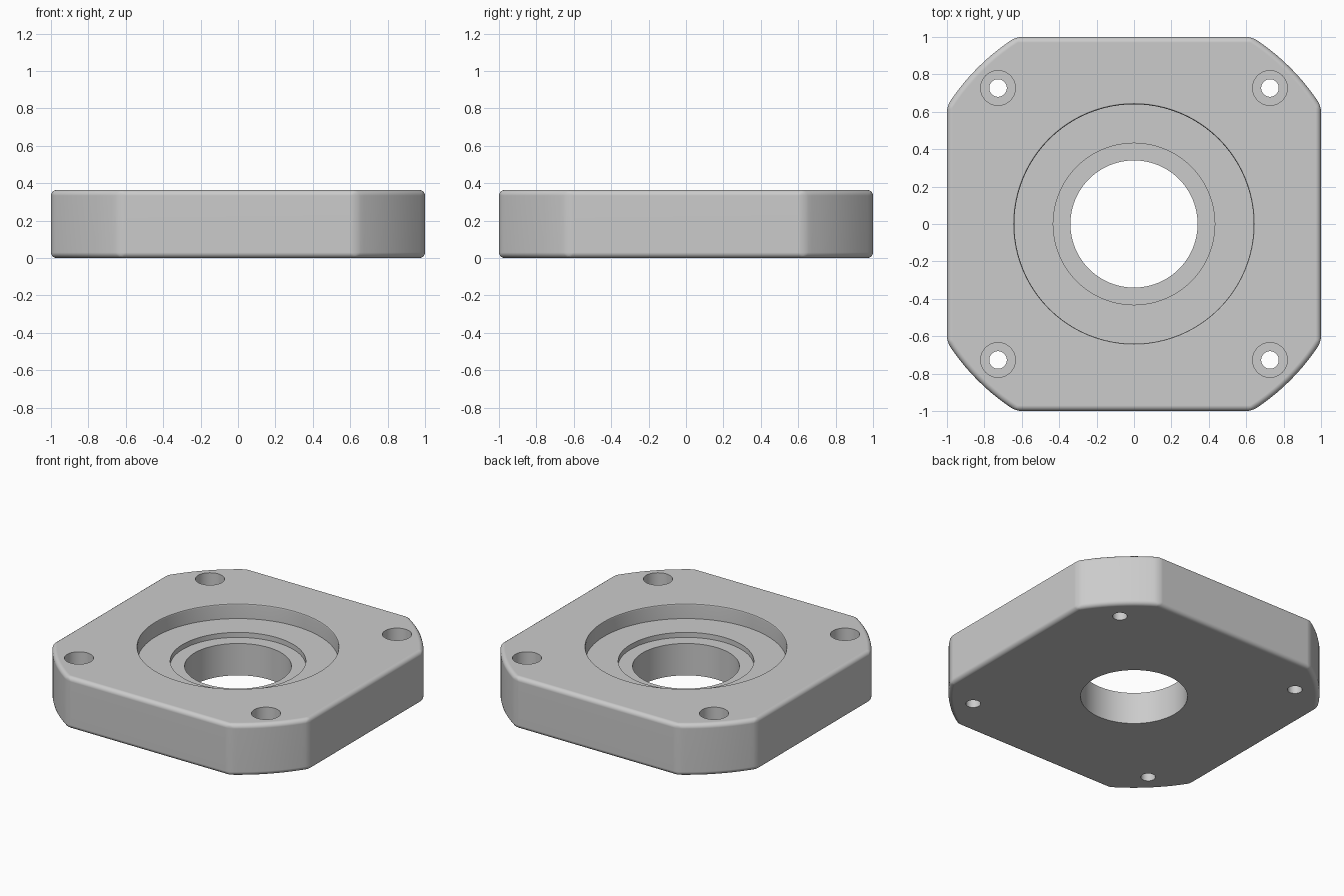
import bpy, bmesh, math

H = 0.364          # plate thickness
FLAT = 0.63        # half length of the straight sides

cube = bpy.data.objects.get("Cube")
if cube:
    bpy.data.objects.remove(cube, do_unlink=True)

mat = bpy.data.materials.new("plain_grey")
mat.use_nodes = True
colour = (0.6, 0.6, 0.6, 1)
mat.diffuse_color = colour
bsdf = mat.node_tree.nodes["Principled BSDF"]
bsdf.inputs["Base Color"].default_value = colour
bsdf.inputs["Roughness"].default_value = 0.6


def make_object(name, bm):
    mesh = bpy.data.meshes.new(name)
    bmesh.ops.recalc_face_normals(bm, faces=bm.faces[:])
    bm.to_mesh(mesh)
    bm.free()
    mesh.materials.append(mat)
    obj = bpy.data.objects.new(name, mesh)
    bpy.context.collection.objects.link(obj)
    return obj


def lathe(bm, profile, cx, cy, sides):
    """Closed solid of revolution from (radius, height) steps."""
    rings = []
    for r, z in profile:
        rings.append([bm.verts.new((cx + r * math.cos(math.tau * i / sides),
                                    cy + r * math.sin(math.tau * i / sides), z))
                      for i in range(sides)])
    for low, high in zip(rings, rings[1:]):
        for i in range(sides):
            j = (i + 1) % sides
            bm.faces.new((low[i], low[j], high[j], high[i]))
    bm.faces.new(rings[0][::-1])
    bm.faces.new(rings[-1])


# Plate outline: square whose corners lie on one large circle
radius = math.hypot(1, FLAT)
start = math.atan2(FLAT, 1)
sweep = math.pi / 2 - 2 * start
STEPS = 10
bm = bmesh.new()
outline = []
for quarter in range(4):
    for i in range(STEPS + 1):
        a = quarter * math.pi / 2 + start + sweep * i / STEPS
        outline.append(bm.verts.new((radius * math.cos(a), radius * math.sin(a), 0)))
base = bm.faces.new(outline)
top = bmesh.ops.extrude_face_region(bm, geom=[base])
bmesh.ops.translate(bm, vec=(0, 0, H),
                    verts=[v for v in top["geom"] if isinstance(v, bmesh.types.BMVert)])
bmesh.ops.recalc_face_normals(bm, faces=bm.faces[:])

# Rounded outer edges
edges = [e for e in bm.edges if e.calc_face_angle(0) > math.radians(20)]
bmesh.ops.bevel(bm, geom=edges, offset=0.03, offset_type='OFFSET',
                segments=4, profile=0.5, affect='EDGES', clamp_overlap=True)
plate = make_object("flange_plate", bm)

# Cutter: stepped centre bore and four counterbored screw holes
bm = bmesh.new()
lathe(bm, [(0.34, -0.1), (0.34, H - 0.14), (0.432, H - 0.14), (0.432, H - 0.105),
           (0.64, H - 0.105), (0.64, H - 0.012), (0.643, H - 0.004),
           (0.654, H + 0.003), (0.654, H + 0.1)], 0, 0, 96)
for sx in (-1, 1):
    for sy in (-1, 1):
        lathe(bm, [(0.047, -0.1), (0.047, H - 0.13), (0.093, H - 0.13),
                   (0.093, H + 0.1)], sx * 0.727, sy * 0.727, 40)
cutter = make_object("bore_cutter", bm)
cutter.hide_render = True

cut = plate.modifiers.new("bores", 'BOOLEAN')
cut.operation = 'DIFFERENCE'
cut.solver = 'EXACT'
cut.object = cutter

bpy.ops.object.select_all(action='DESELECT')
plate.select_set(True)
bpy.context.view_layer.objects.active = plate
bpy.ops.object.modifier_apply(modifier=cut.name)
bpy.data.objects.remove(cutter, do_unlink=True)

# Smooth walls with crisp bore edges and flat large faces
bpy.ops.object.shade_smooth_by_angle(angle=math.radians(35))
flat = plate.modifiers.new("flat_faces", 'WEIGHTED_NORMAL')
flat.keep_sharp = True
